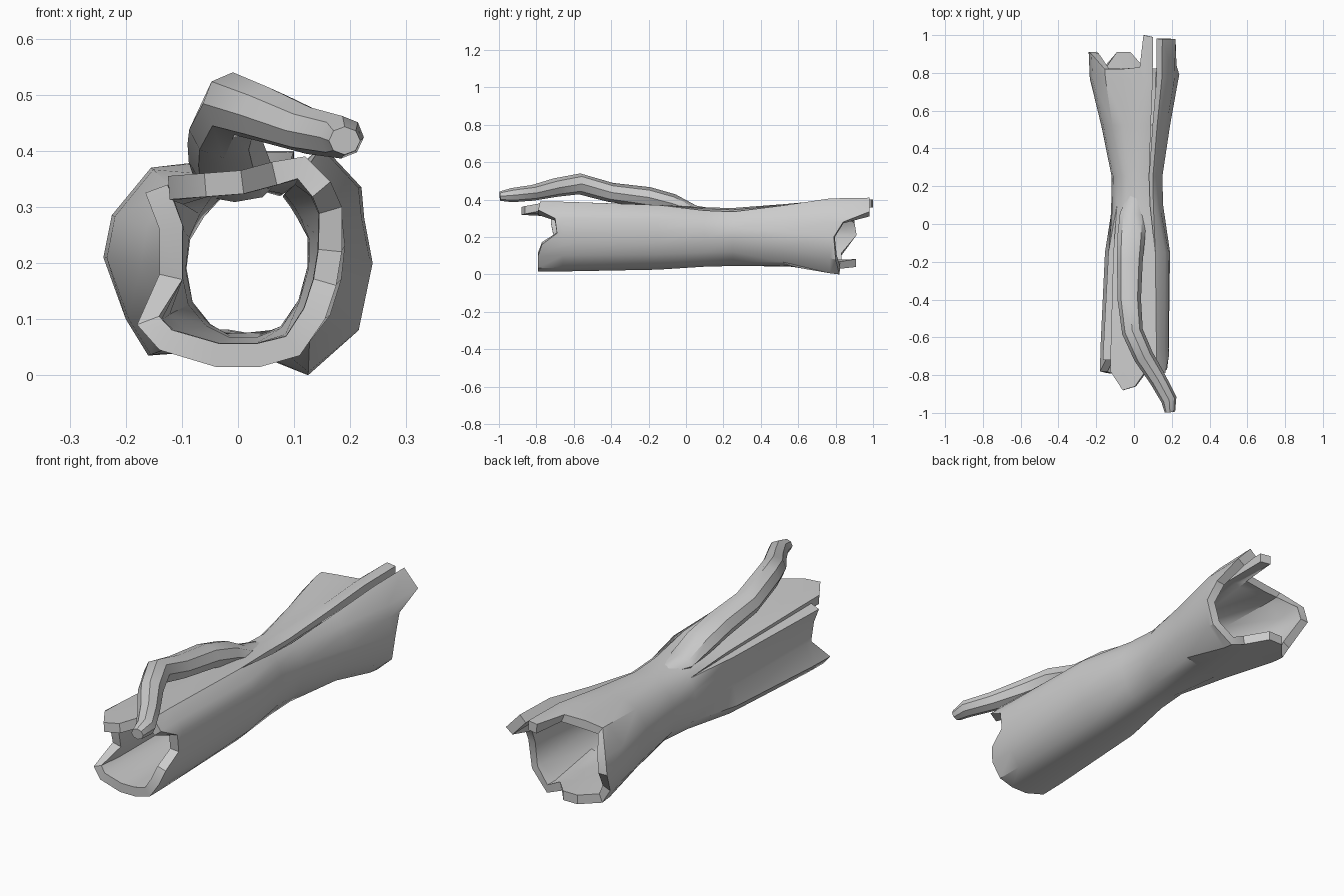
import bpy, bmesh, math
from mathutils import Vector

if "Cube" in bpy.data.objects:
    bpy.data.objects.remove(bpy.data.objects["Cube"])


def add_object(bm, name):
    me = bpy.data.meshes.new(name)
    bm.to_mesh(me)
    bm.free()
    ob = bpy.data.objects.new(name, me)
    bpy.context.collection.objects.link(ob)
    bpy.ops.object.select_all(action='DESELECT')
    bpy.context.view_layer.objects.active = ob
    ob.select_set(True)
    return ob


# Bark cross-sections (x, z), running from the rear split over the top and round
FRONT = [(.12, .39), (.06, .38), (.005, .365), (-.06, .36), (-.125, .355), (-.165, .325),
         (-.14, .26), (-.14, .18), (-.18, .09), (-.14, .045), (-.04, .015), (.04, .015),
         (.11, .035), (.155, .1), (.175, .16), (.185, .22), (.185, .30), (.165, .345), (.12, .39)]
WAIST = [(.08, .345), (.04, .355), (0, .35), (-.04, .34), (-.08, .30), (-.08, .30),
         (-.11, .25), (-.118, .19), (-.105, .12), (-.065, .07), (-.02, .045), (.04, .045),
         (.09, .065), (.13, .12), (.15, .19), (.15, .25), (.13, .29), (.115, .315), (.10, .335)]
BACK = [(.10, .40), (.05, .40), (.03, .385), (-.07, .38), (-.155, .37), (-.155, .37),
        (-.225, .285), (-.24, .21), (-.2, .1), (-.16, .035), (-.09, .04), (-.02, .04),
        (.05, .03), (.125, 0), (.215, .08), (.24, .2), (.225, .28), (.22, .335), (.15, .41)]
# Ragged ends
Y_FRONT = [-.78, -.78, -.86, -.88, -.78, -.72, -.72, -.70, -.78, -.79, -.79, -.79,
           -.79, -.79, -.77, -.69, -.70, -.79, -.78]
Y_BACK = [.99, 1.0, .83, .82, .82, .82, .90, .91, .83, .83, .91, .91,
          .82, .82, .80, .79, .84, .98, .98]

# Hollow log: split sheet lofted lengthwise, then thickened
STATIONS = [(None, FRONT, 1), (-.66, FRONT, .97), (-.15, FRONT, .65), (.1, FRONT, .12),
            (.25, FRONT, 0), (.52, BACK, .45), (.77, BACK, .95), (None, BACK, 1)]
bm = bmesh.new()
cols = []
for i, w in enumerate(WAIST):
    col = []
    for y, ends, t in STATIONS:
        e = ends[i]
        x = w[0] + (e[0] - w[0]) * t
        z = w[1] + (e[1] - w[1]) * t
        if y == -.15 and x > .13:       # bulge on the right flank
            x += .018
        if y is None:
            y = Y_FRONT[i] if ends is FRONT else Y_BACK[i]
        col.append(bm.verts.new((x, y, z)))
    cols.append(col)
for i in range(len(cols) - 1):
    if i == 4:                          # front split
        continue
    for j in range(len(STATIONS) - 1):
        a, b = cols[i], cols[i + 1]
        bm.faces.new((a[j], a[j + 1], b[j + 1], b[j]))
bmesh.ops.remove_doubles(bm, verts=bm.verts[:], dist=.014)
log = add_object(bm, "hollow_log")
# Bark is thinner at the waist
group = log.vertex_groups.new(name="thickness")
for v in log.data.vertices:
    group.add([v.index], min(1, .6 + .55 * abs(v.co.y - .2)), 'REPLACE')
mod = log.modifiers.new("bark_thickness", 'SOLIDIFY')
mod.thickness = .042
mod.offset = -1
mod.vertex_group = "thickness"
bpy.ops.object.modifier_apply(modifier=mod.name)
bpy.ops.object.shade_smooth_by_angle(angle=math.radians(35))


def branch(name, path, sides=8):
    """Tapered limb through (x, y, z, half width, half height) points."""
    bm = bmesh.new()
    pts = [Vector(p[:3]) for p in path]
    rings = []
    for k, p in enumerate(path):
        d = (pts[min(k + 1, len(pts) - 1)] - pts[max(k - 1, 0)]).normalized()
        u = d.cross(Vector((0, 0, 1))).normalized()
        v = u.cross(d)
        rings.append([bm.verts.new(pts[k] + u * p[3] * math.cos(a) + v * p[4] * math.sin(a))
                      for a in (2 * math.pi * s / sides for s in range(sides))])
    for r, q in zip(rings, rings[1:]):
        for s in range(sides):
            n = (s + 1) % sides
            bm.faces.new((r[s], r[n], q[n], q[s]))
    bm.faces.new(rings[0])
    bm.faces.new(rings[-1])
    bmesh.ops.recalc_face_normals(bm, faces=bm.faces[:])
    add_object(bm, name)
    bpy.ops.object.shade_smooth_by_angle(angle=math.radians(40))


# Broken limb rising off the top and bending to the right at the front
branch("broken_branch", [
    (.015, .16, .333, .04, .016), (-.005, .05, .338, .07, .03), (-.015, -.07, .38, .073, .05),
    (-.022, -.20, .412, .068, .055), (-.025, -.40, .438, .062, .052),
    (-.008, -.57, .484, .056, .056), (.05, -.70, .464, .053, .05), (.125, -.82, .436, .046, .042),
    (.185, -.93, .424, .042, .038), (.19, -.995, .418, .028, .025)])
